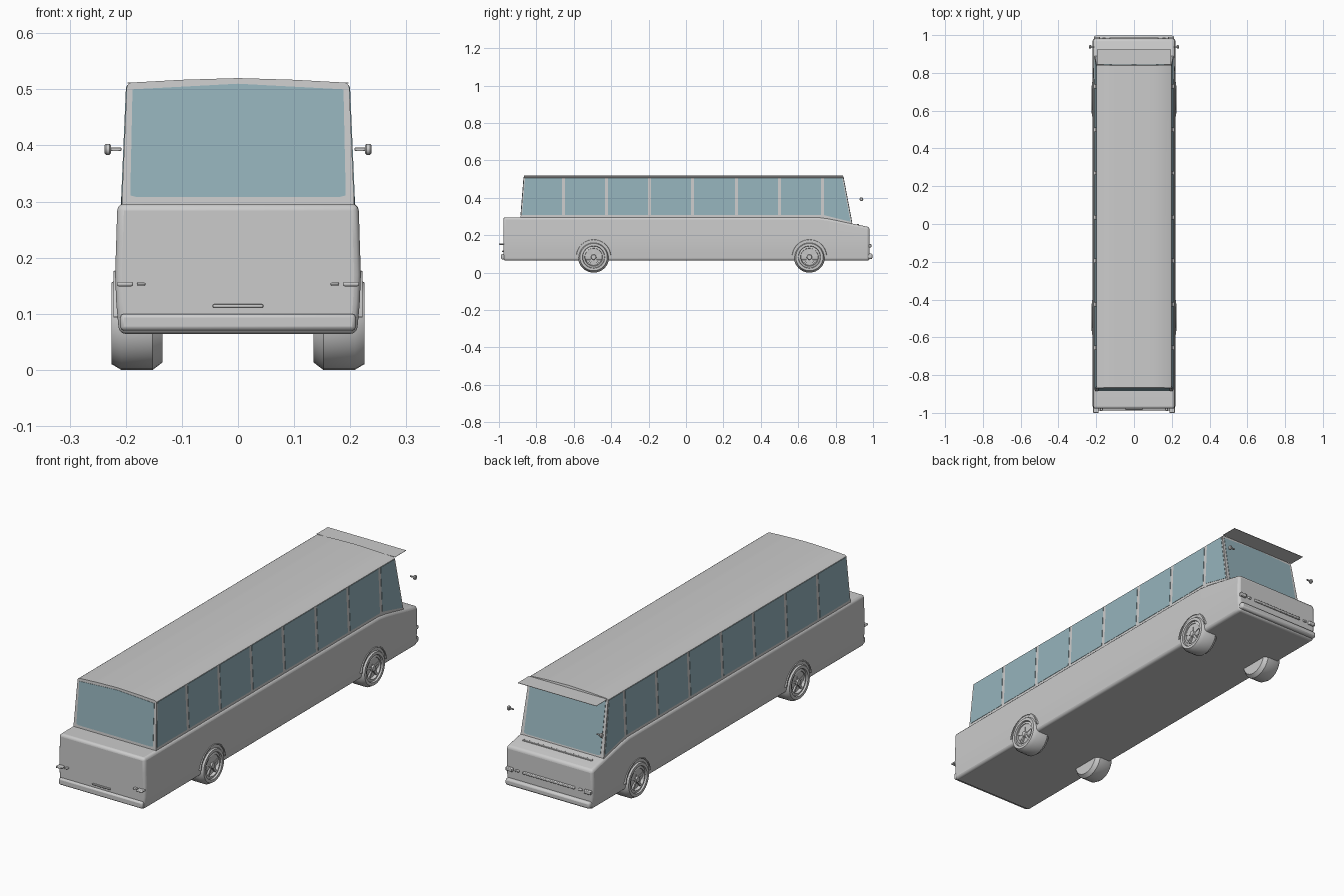
import bpy, bmesh, math
from mathutils import Vector

if "Cube" in bpy.data.objects:
    bpy.data.objects.remove(bpy.data.objects["Cube"])

glass = bpy.data.materials.new("window_glass")
glass.diffuse_color = (0.3, 0.45, 0.5, 1)
glass.use_nodes = True
glass.node_tree.nodes["Principled BSDF"].inputs["Base Color"].default_value = glass.diffuse_color


def make(name, verts, faces, mat=None, bevel=0, segs=2, smooth=35):
    bm = bmesh.new()
    vs = [bm.verts.new(v) for v in verts]
    for f in faces:
        bm.faces.new([vs[i] for i in f])
    bmesh.ops.remove_doubles(bm, verts=bm.verts, dist=1e-6)
    bmesh.ops.recalc_face_normals(bm, faces=bm.faces)
    me = bpy.data.meshes.new(name)
    bm.to_mesh(me)
    bm.free()
    ob = bpy.data.objects.new(name, me)
    bpy.context.collection.objects.link(ob)
    if mat:
        me.materials.append(mat)
    if bevel:
        b = ob.modifiers.new("bevel", 'BEVEL')
        b.width, b.segments, b.limit_method = bevel, segs, 'ANGLE'
        b.angle_limit = math.radians(40)
    bpy.ops.object.select_all(action='DESELECT')
    ob.select_set(True)
    bpy.context.view_layer.objects.active = ob
    bpy.ops.object.shade_smooth_by_angle(angle=math.radians(smooth))
    return ob


def loft(name, rings, **kw):
    n = len(rings[0])
    verts = [v for r in rings for v in r]
    faces = [(i*n+j, i*n+(j+1) % n, (i+1)*n+(j+1) % n, (i+1)*n+j)
             for i in range(len(rings)-1) for j in range(n)]
    faces += [tuple(range(n)), tuple(range(len(verts)-n, len(verts)))]
    return make(name, verts, faces, **kw)


def slab(name, pts, offset, **kw):
    o = Vector(offset)
    return loft(name, [[Vector(p) - o for p in pts], [Vector(p) + o for p in pts]], **kw)


def box(name, x0, x1, y0, y1, z0, z1, bevel=0.003):
    return loft(name, [[(x0, y, z0), (x1, y, z0), (x1, y, z1), (x0, y, z1)] for y in (y0, y1)],
                bevel=bevel)


def lathe(name, profile, y, z, side, n=32, a0=0, a1=2*math.pi, closed=False):
    # spins (x, radius) pairs around the axle
    m, steps = len(profile), n + 1
    verts = [(side*x, y + r*math.cos(a0+(a1-a0)*i/n), z + r*math.sin(a0+(a1-a0)*i/n))
             for i in range(steps) for x, r in profile]
    faces = []
    for i in range(n):
        for j in range(m if closed else m-1):
            k = (j+1) % m
            q = [i*m+j, i*m+k, (i+1)*m+k, (i+1)*m+j]
            if profile[j][1] == 0:
                q.pop(0)
            elif profile[k][1] == 0:
                q.pop(1)
            faces.append(q)
    return make(name, verts, faces)


# lower body: cross-sections along the length, hood dropping at +y
stations = [(-0.977, 0.296), (0.71, 0.296), (0.76, 0.289), (0.82, 0.277), (0.88, 0.264),
            (0.94, 0.252), (0.981, 0.243)]
rings = []
for y, top in stations:
    half = [(0.212, 0.064), (0.217, 0.12), (0.219, 0.17), (0.217, 0.23), (0.215, top)]
    rings.append([(x, y, z) for x, z in half] + [(-x, y, z) for x, z in reversed(half)])
loft("lower_body", rings, bevel=0.012, segs=3)


# upper cabin with crowned roof and raked ends
def cab_x(z): return 0.207 - (z - 0.3)*0.043
def rear_y(z): return -0.884 + (z - 0.3)*0.08
def front_y(z): return 0.888 - (z - 0.265)*0.19


half = [(cab_x(0.24), 0.24), (cab_x(0.507), 0.507), (0.191, 0.512), (0.1, 0.517), (0, 0.52)]
section = half + [(-x, z) for x, z in reversed(half[:-1])]
loft("cabin_and_roof", [[(x, rear_y(z), z) for x, z in section],
                        [(x, front_y(z), z) for x, z in section]])

# side windows between narrow pillars
pillars = [-0.655, -0.425, -0.195, 0.035, 0.27, 0.5, 0.73]
zt, zb = 0.505, 0.307
for s in (-1, 1):
    edges = [(rear_y(zb)+0.007, rear_y(zt)+0.007)] + [(p, p) for p in pillars]
    for i, (b0, t0) in enumerate(edges):
        g = 0.009 if i else 0
        last = i == len(edges) - 1
        z1 = 0.272 if last else zb
        b1 = front_y(z1)-0.007 if last else edges[i+1][0]-0.009
        t1 = front_y(zt)-0.007 if last else edges[i+1][1]-0.009
        slab("side_window", [(s*cab_x(z), y, z) for y, z in
                             ((b0+g, zb), (b1, z1), (t1, zt), (t0+g, zt))],
             (s*0.0015, 0, 0), mat=glass)

# end windows with a peaked top edge
for name, fy, z0, d in (("rear_window", rear_y, 0.308, -1), ("windshield", front_y, 0.27, 1)):
    out = [(-0.192, z0+0.003), (-0.18, z0), (0.18, z0), (0.192, z0+0.003),
           (0.188, 0.5), (0, 0.51), (-0.188, 0.5)]
    slab(name, [(x, fy(z), z) for x, z in out], (0, d*0.0015, 0), mat=glass)

# sun visor: thin flat sheet ahead of the windshield
slab("sun_visor", [(-0.197, 0.845, 0.511), (0.197, 0.845, 0.511),
                   (0.197, 0.925, 0.511), (-0.197, 0.925, 0.511)], (0, 0, 0.0008))

# bumpers, number plate bar, grille slot and cowl vent
box("rear_bumper", -0.21, 0.21, -0.988, -0.965, 0.07, 0.1, 0.007)
box("front_bumper", -0.212, 0.212, 0.965, 0.997, 0.072, 0.102, 0.009)
box("rear_plate_bar", -0.045, 0.045, -0.984, -0.97, 0.111, 0.117, 0.002)
box("front_grille_bar", -0.13, 0.13, 0.97, 0.988, 0.138, 0.15, 0.003)
box("cowl_vent", -0.175, 0.175, 0.915, 0.925, 0.25, 0.26, 0.002)

for s in (-1, 1):
    # lamps at both ends
    for name, a, b, y0, y1, z0, z1 in (
            ("rear_lamp", 0.187, 0.216, -1.0, -0.965, 0.149, 0.157),
            ("rear_marker", 0.165, 0.18, -0.99, -0.97, 0.15, 0.156),
            ("front_lamp", 0.18, 0.213, 0.965, 0.991, 0.135, 0.152),
            ("front_marker", 0.15, 0.168, 0.97, 0.987, 0.139, 0.149)):
        box(name, min(s*a, s*b), max(s*a, s*b), y0, y1, z0, z1)
    # mirrors
    box("mirror_arm", min(s*0.208, s*0.228), max(s*0.208, s*0.228), 0.935, 0.941, 0.39, 0.396, 0.001)
    lathe("side_mirror", [(0.226, 0), (0.226, 0.007), (0.229, 0.01), (0.235, 0.01),
                          (0.238, 0.007), (0.238, 0)], 0.938, 0.393, s, n=16)
    # wheels and arch lips
    for y in (-0.494, 0.66):
        lathe("wheel", [(0.135, 0), (0.135, 0.07), (0.152, 0.083), (0.208, 0.083), (0.225, 0.073),
                        (0.225, 0.06), (0.217, 0.058), (0.22, 0.048), (0.208, 0.044),
                        (0.21, 0.016), (0.222, 0.012), (0.222, 0)], y, 0.083, s)
        lathe("arch_lip", [(0.21, 0.086), (0.222, 0.086), (0.222, 0.091), (0.21, 0.095)],
              y, 0.085, s, n=20, a0=0.1, a1=math.pi-0.1, closed=True)
        for k in range(5):
            a = 2*math.pi*k/5 + math.pi/2
            u, v = Vector((0, math.cos(a), math.sin(a))), Vector((0, -math.sin(a), math.cos(a)))
            c = Vector((s*0.212, y, 0.083))
            slab("wheel_spoke", [c + u*0.01 - v*0.005, c + u*0.047 - v*0.005,
                                 c + u*0.047 + v*0.005, c + u*0.01 + v*0.005], (s*0.005, 0, 0))
